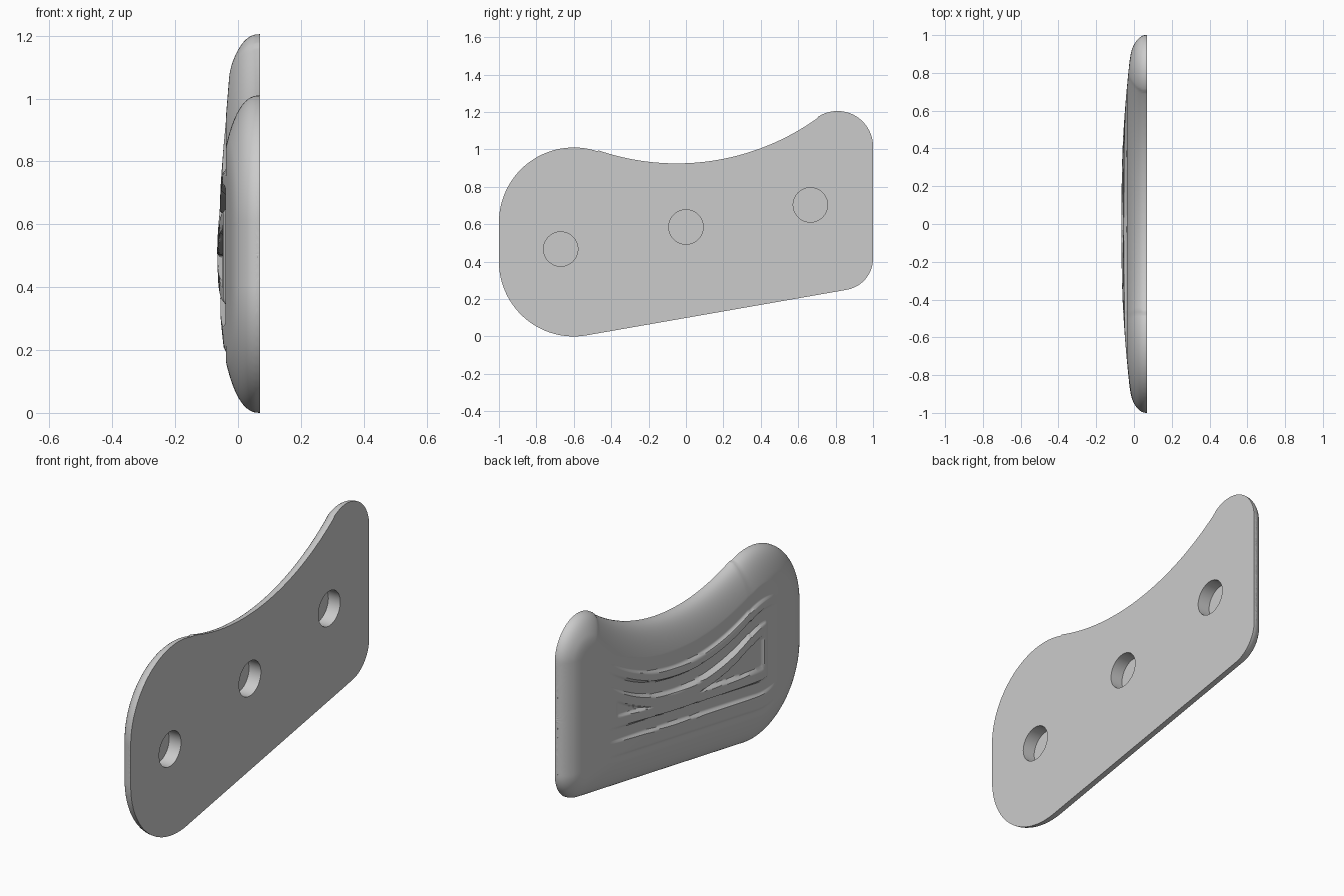
import bpy, bmesh, math
from mathutils import Vector, kdtree

if "Cube" in bpy.data.objects:
    bpy.data.objects.remove(bpy.data.objects["Cube"])

BACK_X = 0.07      # flat mounting face
FLOOR_X = -0.038   # level floor shared by all the grooves
COLUMNS = 240


def arc(y, cy, cz, r, side):
    return cz + side * math.sqrt(max(r * r - (y - cy) ** 2, 0))


# Outline of the plate: lower and upper edge height at each y
def bottom(y):
    if y < -0.531:
        return arc(y, -0.6, 0.4, 0.4, -1)
    if y > 0.859:
        return arc(y, 0.83, 0.417, 0.17, -1)
    return 0.006 + 0.175 * (y + 0.531)


def top(y):
    if y < -0.47:
        return arc(y, -0.6, 0.61, 0.4, 1)
    if y > 0.70:
        return arc(y, 0.81, 1.015, 0.19, 1)
    return arc(y, -0.05, 2.215, 1.29, -1)


def step(value, edge, width=0.014):
    t = min(max((value - edge) / width + 0.5, 0), 1)
    return t * t * (3 - 2 * t)


def band(value, low, high):
    return step(value, low) * (1 - step(value, high))


# Domed outer surface, rounded over at the rim
def dome(y, d):
    t = min(d / 0.5, 1)
    rim = BACK_X - 0.14 * (1 - (1 - t) ** 2) ** 0.42
    bow = -0.071 + 0.064 * y * y
    k = 0.012
    h = max(k - abs(rim - bow), 0) / k
    return max(rim, bow) + h * h * k / 4


# Grooves follow the upper and lower edges at set offsets
def groove_mask(y, z):
    below, above = top(y) - z, z - bottom(y)
    upper = band(below, 0.14, 0.24) * band(y, -0.72, 0.8)
    lower = band(above, 0.15, 0.2) * band(y, -0.72, 0.8)
    outer = step(below, 0.29) * step(above, 0.28) * band(y, -0.69, 0.79)
    plateau = step(below, 0.365) * step(above, 0.35) * band(y, -0.62, 0.71)
    pocket = step(below, 0.425) * step(above, 0.41) * band(y, -0.58, 0.64)
    return max(upper, lower, outer * (1 - plateau), pocket)


# Rows run parallel to both edges so the grooves stay clean
offsets = [0, 0.001, 0.003, 0.007, 0.013] + [0.02 + 0.0075 * i for i in range(51)]
columns = []
for i in range(COLUMNS + 1):
    y = -math.cos(math.pi * i / COLUMNS)
    lo, hi = bottom(y), top(y)
    s = min(1, (hi - lo) / 0.84)
    lower_rows = [lo + s * t for t in offsets]
    upper_rows = [hi - s * t for t in reversed(offsets)]
    a, b = lower_rows[-1], upper_rows[0]
    middle = [a + (b - a) * j / 16 for j in range(1, 16)]
    columns.append((y, lower_rows + middle + upper_rows))

# Dense samples of the outline, for distance to the rim
rim_points = []
for edge in (bottom, top):
    pts = [Vector((0, -math.cos(math.pi * i / 1500), 0)) for i in range(1501)]
    for p in pts:
        p.z = edge(p.y)
    rim_points += pts
for y in (-1, 1):
    lo, hi = bottom(y), top(y)
    rim_points += [Vector((0, y, lo + (hi - lo) * i / 200)) for i in range(201)]
tree = kdtree.KDTree(len(rim_points))
for i, p in enumerate(rim_points):
    tree.insert(p, i)
tree.balance()

# Plate body
bm = bmesh.new()
grid = []
last = len(columns[0][1]) - 1
for i, (y, rows) in enumerate(columns):
    line = []
    for j, z in enumerate(rows):
        if i in (0, COLUMNS) or j in (0, last):
            x = BACK_X
        else:
            x = dome(y, tree.find((0, y, z))[2])
            if x < FLOOR_X:
                x += (FLOOR_X - x) * groove_mask(y, z)
        line.append(bm.verts.new((x, y, z)))
    grid.append(line)
for i in range(COLUMNS):
    for j in range(last):
        bm.faces.new((grid[i][j], grid[i][j + 1], grid[i + 1][j + 1], grid[i + 1][j]))
loop = [c[0] for c in grid] + grid[-1][1:]
loop += [c[-1] for c in reversed(grid[:-1])] + grid[0][-2:0:-1]
bm.faces.new(loop)
bmesh.ops.recalc_face_normals(bm, faces=bm.faces)
mesh = bpy.data.meshes.new("grip_plate")
bm.to_mesh(mesh)
bm.free()
plate = bpy.data.objects.new("grip_plate", mesh)
bpy.context.collection.objects.link(plate)

grey = bpy.data.materials.new("plain_grey")
grey.use_nodes = True
colour = (0.6, 0.6, 0.6, 1)
grey.diffuse_color = colour
grey.node_tree.nodes["Principled BSDF"].inputs["Base Color"].default_value = colour
mesh.materials.append(grey)

# Three round blind holes in the flat face
for y, z in ((-0.67, 0.467), (0, 0.585), (0.665, 0.703)):
    bpy.ops.mesh.primitive_cylinder_add(vertices=48, radius=0.092, depth=0.14,
                                        location=(BACK_X, y, z),
                                        rotation=(0, math.pi / 2, 0))
    cutter = bpy.context.object
    cutter.name = "hole_cutter"
    cutter.hide_render = True
    cutter.data.materials.append(grey)
    cut = plate.modifiers.new("hole", 'BOOLEAN')
    cut.operation = 'DIFFERENCE'
    cut.solver = 'EXACT'
    cut.object = cutter
    bpy.context.view_layer.objects.active = plate
    bpy.ops.object.modifier_apply(modifier=cut.name)
    bpy.data.objects.remove(cutter)

bpy.ops.object.select_all(action='DESELECT')
plate.select_set(True)
bpy.context.view_layer.objects.active = plate
bpy.ops.object.shade_smooth_by_angle(angle=math.radians(40))
